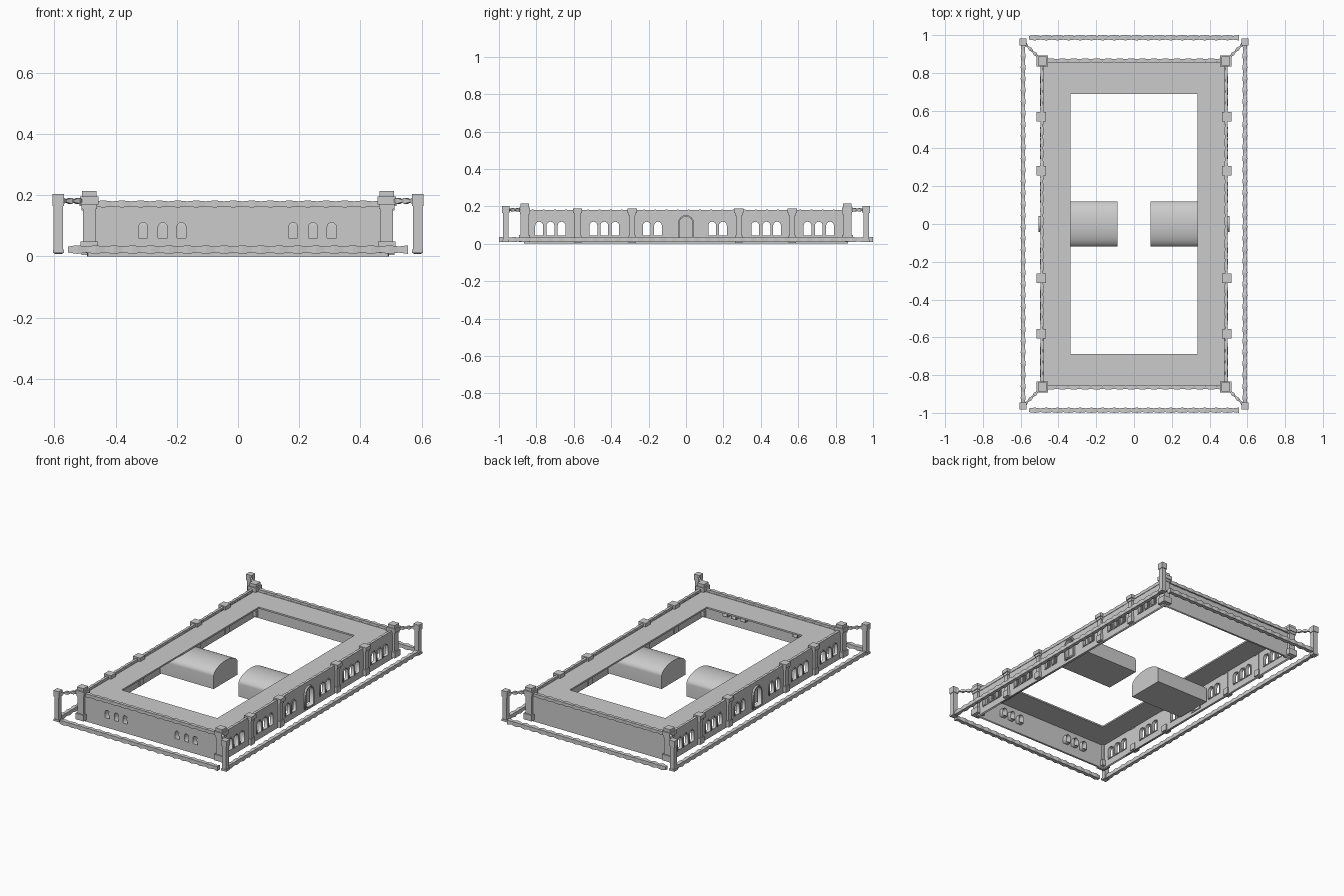
import bpy
import bmesh
import math
from mathutils import Vector, Matrix

cube = bpy.data.objects.get("Cube")
if cube:
    bpy.data.objects.remove(cube, do_unlink=True)

# Single stone colour
stone = bpy.data.materials.new("grey_stone")
stone.use_nodes = True
colour = (0.6, 0.6, 0.6, 1)
stone.diffuse_color = colour
stone.node_tree.nodes["Principled BSDF"].inputs["Base Color"].default_value = colour


def link(name, bm):
    bmesh.ops.recalc_face_normals(bm, faces=bm.faces)
    mesh = bpy.data.meshes.new(name)
    bm.to_mesh(mesh)
    bm.free()
    mesh.materials.append(stone)
    obj = bpy.data.objects.new(name, mesh)
    bpy.context.collection.objects.link(obj)
    return obj


def add_box(bm, x, y, z0, z1, sx, sy):
    m = Matrix.Translation((x, y, (z0 + z1) / 2)) @ Matrix.Diagonal((sx, sy, z1 - z0, 1))
    bmesh.ops.create_cube(bm, size=1, matrix=m)


def stack(name, x, y, layers):
    """Square blocks piled up: (bottom, top, width)."""
    bm = bmesh.new()
    for z0, z1, w in layers:
        add_box(bm, x, y, z0, z1, w, w)
    return link(name, bm)


def rough_bar(name, p, q, width, height, step=0.03, amp=0.002):
    """Square bar whose section swells and shrinks along its length."""
    p, q = Vector(p), Vector(q)
    along = (q - p).normalized()
    side = along.cross(Vector((0, 0, 1))).normalized()
    count = max(2, round((q - p).length / step))
    bm = bmesh.new()
    last = None
    for i in range(count + 1):
        swell = amp if i % 2 else -amp
        w, h = width / 2 + swell, height / 2 + swell
        c = p.lerp(q, i / count)
        ring = [bm.verts.new(c + side * a * w + Vector((0, 0, b * h)))
                for a, b in ((-1, -1), (1, -1), (1, 1), (-1, 1))]
        if last:
            for k in range(4):
                n = (k + 1) % 4
                bm.faces.new((last[k], last[n], ring[n], ring[k]))
        else:
            bm.faces.new(ring)
        last = ring
    bm.faces.new(last)
    return link(name, bm)


def arch(u, z0, z1, w):
    """Outline of a round-headed opening."""
    r = w / 2
    pts = [(u - r, z0), (u + r, z0)]
    for i in range(9):
        a = math.pi * i / 8
        pts.append((u + r * math.cos(a), z1 - r + r * math.sin(a)))
    return pts


def plate(name, outlines, depth, place, side_wall):
    """Upright plate; the first outline is solid, the others are holes."""
    curve = bpy.data.curves.new(name, 'CURVE')
    curve.dimensions = '2D'
    curve.fill_mode = 'BOTH'
    curve.extrude = depth / 2
    for pts in outlines:
        spline = curve.splines.new('POLY')
        spline.points.add(len(pts) - 1)
        for point, (u, v) in zip(spline.points, pts):
            point.co = (u, v, 0, 1)
        spline.use_cyclic_u = True
    curve.materials.append(stone)
    obj = bpy.data.objects.new(name, curve)
    bpy.context.collection.objects.link(obj)
    obj.rotation_euler = (math.pi / 2, 0, math.pi / 2 if side_wall else 0)
    obj.location = place
    bpy.ops.object.select_all(action='DESELECT')
    obj.select_set(True)
    bpy.context.view_layer.objects.active = obj
    bpy.ops.object.convert(target='MESH')


def rect(u, z0, z1):
    return [(-u, z0), (u, z0), (u, z1), (-u, z1)]


def trim(opening, t):
    u, z0, z1, w = opening
    return [arch(u, z0 - t, z1 + t, w + 2 * t), arch(*opening)]


# Window and door openings
side_centres = [-0.785, -0.725, -0.665, -0.495, -0.437, -0.378, -0.21, -0.15,
                0.14, 0.197, 0.37, 0.43, 0.487, 0.65, 0.71, 0.77]
side_windows = [(u, 0.045, 0.118, 0.042) for u in side_centres]
door = (0, 0.025, 0.145, 0.07)
front_windows = [(u, 0.06, 0.11, 0.03) for u in (-0.31, -0.246, -0.185, 0.18, 0.245, 0.306)]

# Long side walls with framed windows and a door
for s, label in ((1, "left"), (-1, "right")):
    holes = [arch(*o) for o in side_windows + [door]]
    plate(label + "_wall", [rect(0.865, 0, 0.168)] + holes, 0.014, (s * 0.486, 0, 0), True)
    for o in side_windows:
        plate(label + "_window_frame", trim(o, 0.005), 0.022, (s * 0.486, 0, 0), True)
    plate(label + "_door_frame", trim(door, 0.008), 0.03, (s * 0.49, 0, 0), True)

# End walls, the front one with deep window reveals
plate("front_wall", [rect(0.49, 0, 0.168)] + [arch(*o) for o in front_windows],
      0.012, (0, -0.86, 0), False)
for o in front_windows:
    plate("front_window_reveal", trim(o, 0.002), 0.04, (0, -0.846, 0), False)
plate("back_wall", [rect(0.49, 0, 0.168)], 0.012, (0, 0.86, 0), False)

# Flat roof ring around the courtyard
bm = bmesh.new()
for s in (1, -1):
    add_box(bm, s * 0.409, 0, 0.155, 0.165, 0.148, 1.71)
    add_box(bm, 0, s * 0.771, 0.155, 0.165, 0.67, 0.168)
link("roof", bm)

# Parapets along the wall tops
for s in (1, -1):
    rough_bar("side_parapet", (s * 0.488, -0.85, 0.171), (s * 0.488, 0.85, 0.171), 0.016, 0.02, 0.03, 0.001)
    rough_bar("end_parapet", (-0.47, s * 0.865, 0.171), (0.47, s * 0.865, 0.171), 0.02, 0.02, 0.03, 0.0015)

# Pilasters on the long walls
for s in (1, -1):
    for y in (-0.58, -0.288, 0.282, 0.568):
        stack("pilaster", s * 0.492, y,
              [(0.005, 0.045, 0.04), (0.045, 0.15, 0.03), (0.15, 0.165, 0.038), (0.165, 0.188, 0.05)])

# Corner towers, outer posts and the beams joining them
for sx in (1, -1):
    for sy in (1, -1):
        tx, ty = sx * 0.486, sy * 0.863
        px, py = sx * 0.587, sy * 0.964
        stack("corner_tower", tx, ty,
              [(0.01, 0.048, 0.058), (0.048, 0.155, 0.042), (0.155, 0.17, 0.05),
               (0.17, 0.195, 0.06), (0.195, 0.214, 0.046)])
        stack("corner_post", px, py,
              [(0.01, 0.022, 0.036), (0.022, 0.165, 0.03), (0.165, 0.203, 0.038)])
        rough_bar("corner_beam", (tx, ty, 0.181), (px, py, 0.181), 0.013, 0.014, 0.018, 0.0025)

# Low boundary rails
for s in (1, -1):
    rough_bar("side_rail", (s * 0.587, -0.95, 0.022), (s * 0.587, 0.95, 0.022), 0.022, 0.024)
    rough_bar("end_rail", (-0.555, s * 0.986, 0.022), (0.555, s * 0.986, 0.022), 0.024, 0.024)

# Barrel-vaulted entrance halls
for s, label in ((1, "left"), (-1, "right")):
    bm = bmesh.new()
    profile = [(-0.12, 0.02), (0.12, 0.02)]
    for i in range(25):
        a = math.pi * i / 24
        profile.append((0.12 * math.cos(a), 0.1 + 0.055 * math.sin(a)))
    face = bm.faces.new([bm.verts.new((s * 0.087, y, z)) for y, z in profile])
    grown = bmesh.ops.extrude_face_region(bm, geom=[face], use_keep_orig=True)
    moved = [v for v in grown["geom"] if isinstance(v, bmesh.types.BMVert)]
    bmesh.ops.translate(bm, verts=moved, vec=(s * 0.375, 0, 0))
    hall = link(label + "_hall", bm)
    bpy.ops.object.select_all(action='DESELECT')
    hall.select_set(True)
    bpy.context.view_layer.objects.active = hall
    bpy.ops.object.shade_smooth_by_angle(angle=math.radians(35))
